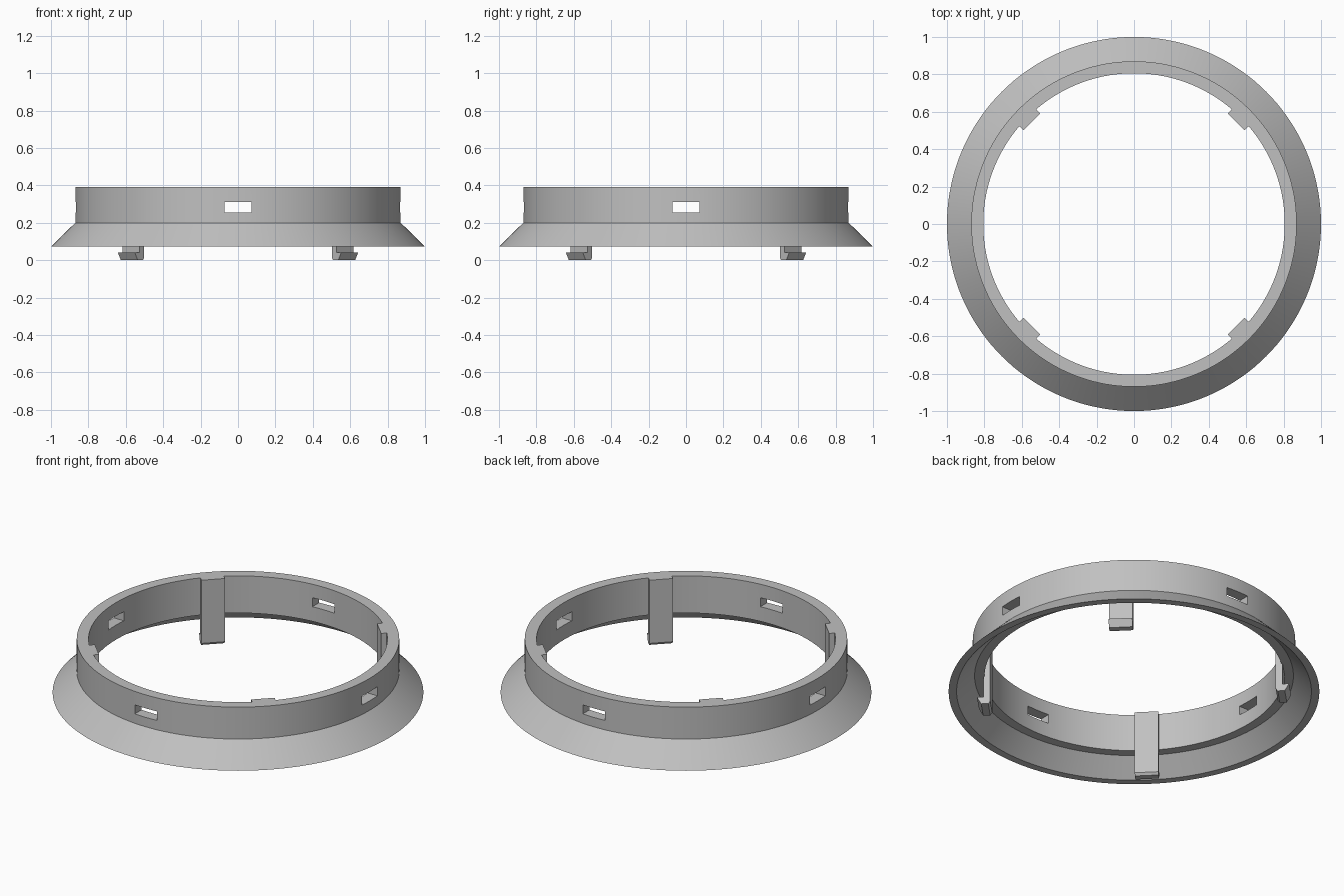
import bpy, bmesh, math
from mathutils import Matrix, Vector

if "Cube" in bpy.data.objects:
    bpy.data.objects.remove(bpy.data.objects["Cube"])

grey = bpy.data.materials.new("light_grey")
grey.use_nodes = True
colour = (0.53, 0.53, 0.53, 1)
grey.diffuse_color = colour
grey.node_tree.nodes["Principled BSDF"].inputs["Base Color"].default_value = colour


def make_object(name, bm):
    bmesh.ops.recalc_face_normals(bm, faces=bm.faces)
    mesh = bpy.data.meshes.new(name)
    bm.to_mesh(mesh)
    bm.free()
    mesh.materials.append(grey)
    obj = bpy.data.objects.new(name, mesh)
    bpy.context.collection.objects.link(obj)
    return obj


def smooth(obj):
    bpy.ops.object.select_all(action='DESELECT')
    obj.select_set(True)
    bpy.context.view_layer.objects.active = obj
    bpy.ops.object.shade_smooth_by_angle(angle=math.radians(30))


# Collar with flared skirt, turned from one closed profile (radius, height)
TOP = 0.39
profile = [(0.806, TOP), (0.87, TOP), (0.87, 0.2), (1.0, 0.072),
           (0.957, 0.072), (0.86, 0.169), (0.806, 0.169)]
bm = bmesh.new()
verts = [bm.verts.new((r, 0, z)) for r, z in profile]
edges = [bm.edges.new((v, verts[i - 1])) for i, v in enumerate(verts)]
bmesh.ops.spin(bm, geom=verts + edges, cent=(0, 0, 0), axis=(0, 0, 1),
               angle=math.tau, steps=144, use_duplicate=False)
bmesh.ops.remove_doubles(bm, verts=bm.verts, dist=0.0001)
collar = make_object("flared_collar", bm)

# Four slots through the collar wall: two crossing bars cut as one cutter each
for name, size in (("slot_cutter_x", (2.2, 0.145, 0.054)),
                   ("slot_cutter_y", (0.145, 2.2, 0.054))):
    bm = bmesh.new()
    bmesh.ops.create_cube(bm, size=1, matrix=Matrix.Translation((0, 0, 0.283))
                          @ Matrix.Diagonal(Vector((*size, 1))))
    cutter = make_object(name, bm)
    cutter.hide_render = True
    cutter.hide_set(True)
    cut = collar.modifiers.new(name, 'BOOLEAN')
    cut.operation = 'DIFFERENCE'
    cut.solver = 'EXACT'
    cut.object = cutter

# Bake the cuts, then discard the cutters
bpy.context.view_layer.update()
cut_mesh = bpy.data.meshes.new_from_object(
    collar.evaluated_get(bpy.context.evaluated_depsgraph_get()))
collar.modifiers.clear()
collar.data = cut_mesh
for name in ("slot_cutter_x", "slot_cutter_y"):
    bpy.data.objects.remove(bpy.data.objects[name])
smooth(collar)

# Snap clips: hooked side profile extruded across the clip width
clip_profile = [(0.773, TOP), (0.773, 0.014), (0.784, 0.0), (0.822, 0.0),
                (0.845, 0.042), (0.81, 0.042), (0.81, TOP)]
WIDTH = 0.128
for i, name in enumerate(("back_left", "back_right", "front_right", "front_left")):
    bm = bmesh.new()
    face = bm.faces.new([bm.verts.new((r, -WIDTH / 2, z)) for r, z in clip_profile])
    side = bmesh.ops.extrude_face_region(bm, geom=[face])["geom"]
    bmesh.ops.translate(bm, vec=(0, WIDTH, 0),
                        verts=[g for g in side if isinstance(g, bmesh.types.BMVert)])
    bmesh.ops.rotate(bm, verts=bm.verts, cent=(0, 0, 0),
                     matrix=Matrix.Rotation(math.radians(45 + 90 * i), 3, 'Z'))
    make_object(name + "_clip", bm)
